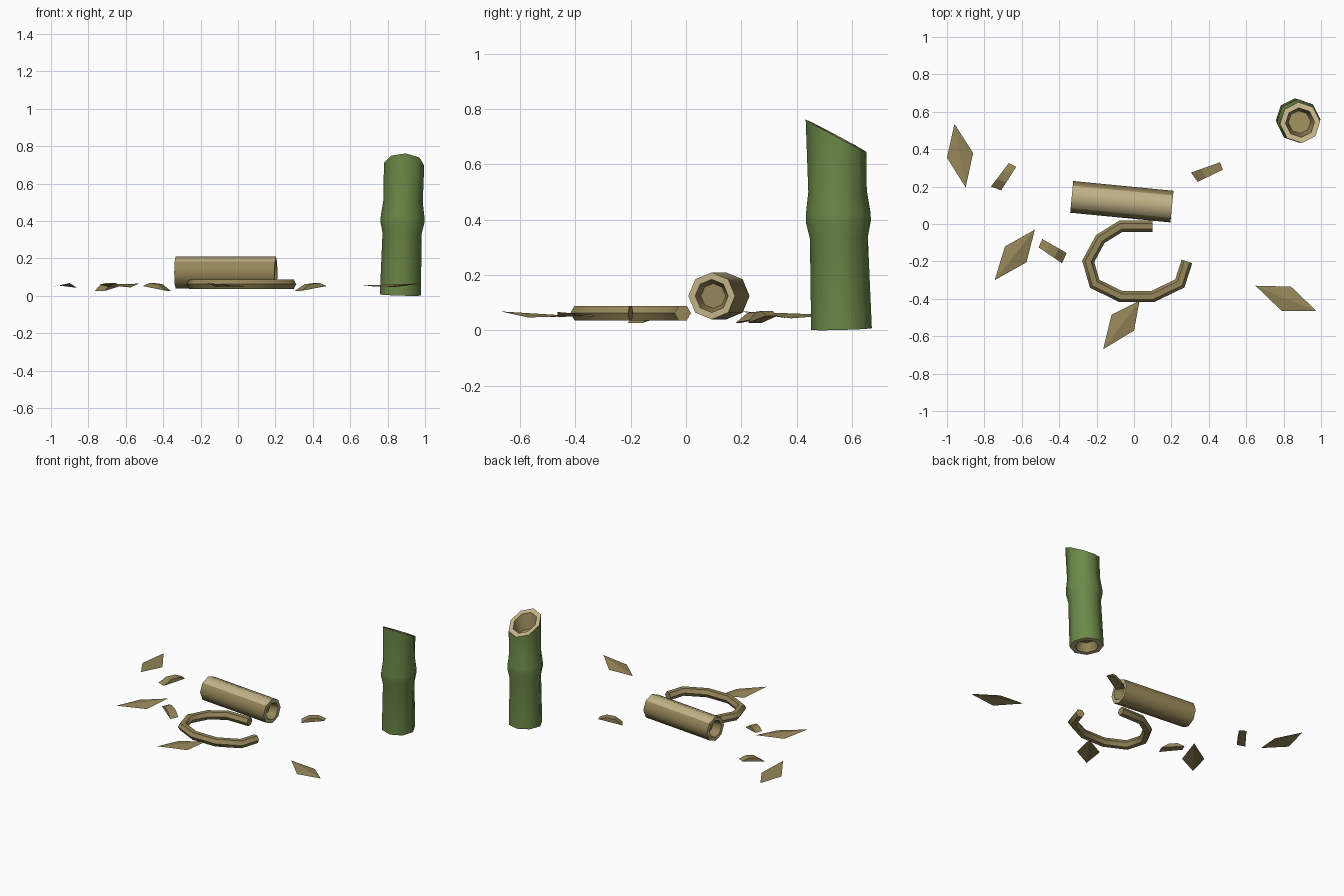
import bpy, bmesh, math
from mathutils import Vector, Matrix

if "Cube" in bpy.data.objects:
    bpy.data.objects.remove(bpy.data.objects["Cube"])


def material(name, rgb):
    m = bpy.data.materials.new(name)
    m.diffuse_color = (*rgb, 1)
    m.use_nodes = True
    m.node_tree.nodes["Principled BSDF"].inputs["Base Color"].default_value = m.diffuse_color
    return m


GREEN = material("bamboo green", (0.15, 0.25, 0.065))
TAN = material("dry tan", (0.30, 0.235, 0.098))
LIGHT = material("pale tan", (0.53, 0.445, 0.24))


def finish(name, bm, mats, smooth=None, recalc=True):
    if recalc:
        bmesh.ops.recalc_face_normals(bm, faces=bm.faces[:])
    me = bpy.data.meshes.new(name)
    bm.to_mesh(me)
    bm.free()
    ob = bpy.data.objects.new(name, me)
    bpy.context.collection.objects.link(ob)
    for m in mats:
        me.materials.append(m)
    if smooth:
        bpy.ops.object.select_all(action='DESELECT')
        ob.select_set(True)
        bpy.context.view_layer.objects.active = ob
        bpy.ops.object.shade_smooth_by_angle(angle=math.radians(smooth))
    return ob


def lathe(rings, sides=8, phase=0.0):
    """Skin of rings (radius, height, slope in y, material of next band)."""
    bm = bmesh.new()
    loops = []
    for r, z, slope, _ in rings:
        loop = []
        for i in range(sides):
            a = phase + i * math.tau / sides
            x, y = r * math.cos(a), r * math.sin(a)
            loop.append(bm.verts.new((x, y, z + slope * y)))
        loops.append(loop)
    for k in range(len(loops) - 1):
        for i in range(sides):
            j = (i + 1) % sides
            f = bm.faces.new((loops[k][i], loops[k][j], loops[k + 1][j], loops[k + 1][i]))
            f.material_index = rings[k][3]
    for loop, ring in ((loops[0], rings[0]), (loops[-1], rings[-1])):
        bm.faces.new(loop).material_index = ring[3]
    return bm


# Upright stalk: hollow ends, swollen node, slanted cut on top
S = -0.57
stalk = lathe([(0.06, 0.06, 0, 1), (0.078, 0, 0, 2), (0.11, 0, 0, 0),
               (0.105, 0.33, 0, 0), (0.118, 0.39, 0, 0), (0.117, 0.42, 0, 0),
               (0.106, 0.5, 0, 0), (0.108, 0.70, S, 2), (0.078, 0.70, S, 1),
               (0.06, 0.60, S, 1)], phase=math.radians(4))
lean = Vector((0, 0, 1)).rotation_difference(Vector((0.02, -0.02, 0.7)))
stalk.transform(Matrix.Translation((0.868, 0.562, 0.004)) @ lean.to_matrix().to_4x4())
finish("stalk", stalk, [GREEN, TAN, LIGHT], 50)

# Lying log: hollow at both ends, paler along the top
a, b = Vector((-0.333, 0.145, 0.124)), Vector((0.203, 0.093, 0.124))
L = (b - a).length
log = lathe([(0.045, 0.06, 0, 0), (0.06, 0, 0, 1), (0.085, 0, 0, 0),
             (0.085, L, 0, 1), (0.06, L, 0, 0), (0.045, L - 0.06, 0, 0)])
log.transform(Matrix.Translation(a) @ (b - a).to_track_quat('Z', 'Y').to_matrix().to_4x4())
log.normal_update()
for f in log.faces:
    if f.calc_center_median().z > 0.19:
        f.material_index = 1
finish("log", log, [TAN, LIGHT], 50)

# Curled strip: six-sided tube along an open loop
path = [Vector((x, y, 0.062)) for x, y in
        ((0.10, -0.012), (-0.07, -0.012), (-0.18, -0.08), (-0.245, -0.20),
         (-0.21, -0.32), (-0.07, -0.388), (0.10, -0.388), (0.245, -0.318),
         (0.283, -0.20))]
bm = bmesh.new()
loops = []
for i, p in enumerate(path):
    d1 = (p - path[i - 1]).normalized() if i else (path[1] - p).normalized()
    d2 = (path[i + 1] - p).normalized() if i < len(path) - 1 else d1
    t = (d1 + d2).normalized()
    side = Vector((-t.y, t.x, 0)) / max(t.dot(d1), 0.5)
    loops.append([bm.verts.new(p + 0.03 * (side * math.cos(k * math.tau / 6)
                  + Vector((0, 0, 1)) * math.sin(k * math.tau / 6))) for k in range(6)])
for u, v in zip(loops, loops[1:]):
    for k in range(6):
        bm.faces.new((u[k], u[(k + 1) % 6], v[(k + 1) % 6], v[k]))
bm.faces.new(loops[0])
bm.faces.new(loops[-1])
finish("curled_strip", bm, [TAN], 50)

# Leaf-like flakes: tip, side, tip, side, folded along the tip-to-tip ridge
flakes = [
    ((-0.96, 0.535, 0.055), (-0.86, 0.38, 0.043), (-0.90, 0.195, 0.068), (-1.0, 0.355, 0.045)),
    ((-0.53, -0.03, 0.065), (-0.575, -0.205, 0.045), (-0.745, -0.30, 0.06), (-0.69, -0.12, 0.048)),
    ((0.03, -0.41, 0.052), (0.0, -0.57, 0.046), (-0.165, -0.67, 0.068), (-0.12, -0.485, 0.048)),
    ((0.65, -0.33, 0.055), (0.84, -0.335, 0.047), (0.975, -0.465, 0.066), (0.79, -0.465, 0.047)),
]
for n, pts in enumerate(flakes):
    bm = bmesh.new()
    p, q, r, s = (bm.verts.new(c) for c in pts)
    for tri in ((p, q, r), (p, r, s)):
        f = bm.faces.new(tri)
        f.normal_update()
        if f.normal.z < 0:
            f.normal_flip()
    finish(f"flake_{n + 1}", bm, [TAN], recalc=False)

# Small chips: arched profile from one end edge to the other
chips = [  # end edge a, end edge b (x, y pairs)
    ((0.305, 0.275), (0.34, 0.225), (0.46, 0.33), (0.475, 0.29)),
    ((-0.36, -0.155), (-0.385, -0.21), (-0.49, -0.08), (-0.51, -0.125)),
    ((-0.765, 0.20), (-0.71, 0.18), (-0.67, 0.325), (-0.63, 0.305)),
]
for n, c in enumerate(chips):
    a0, a1, b0, b1 = (Vector((x, y, 0)) for x, y in c)
    bm = bmesh.new()
    sides = []
    for s, e in ((a0, b0), (a1, b1)):
        sides.append([bm.verts.new(s.lerp(e, t) + Vector((0, 0, z))) for t, z in
                      ((0, 0.027), (0.33, 0.062), (0.7, 0.069), (1, 0.052))])
    for k in range(4):
        j = (k + 1) % 4
        bm.faces.new((sides[0][k], sides[0][j], sides[1][j], sides[1][k]))
    bm.faces.new(sides[0])
    bm.faces.new(sides[1])
    finish(f"chip_{n + 1}", bm, [TAN])
